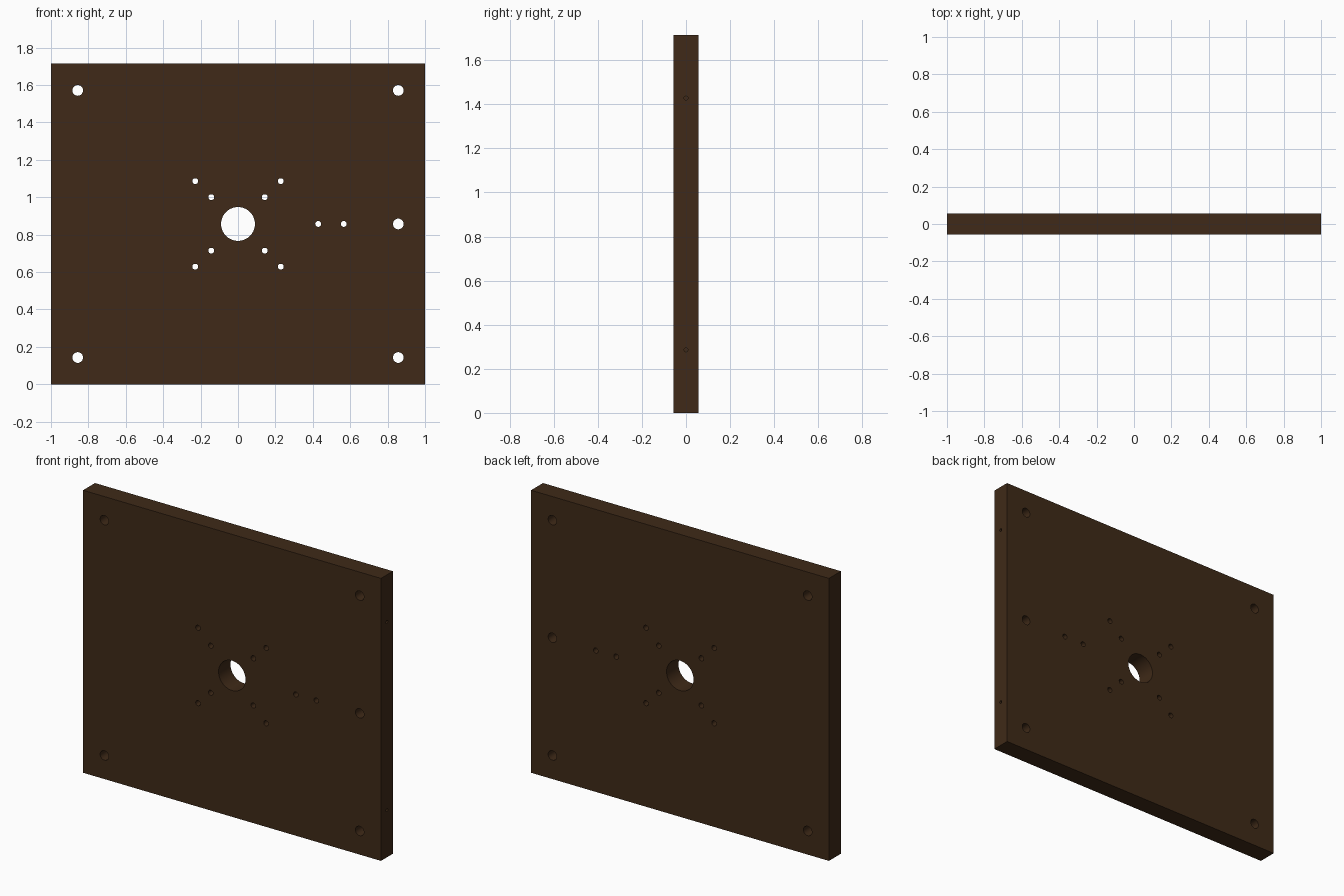
import bpy, bmesh, math
from mathutils import Matrix

if "Cube" in bpy.data.objects:
    bpy.data.objects.remove(bpy.data.objects["Cube"])

W, T, H = 2.0, 0.1143, 1.7143
CZ = H / 2

# Plate body
bm = bmesh.new()
bmesh.ops.create_cube(bm, size=1, matrix=Matrix.Translation((0, 0, CZ)) @ Matrix.Diagonal((W, T, H, 1)))
mesh = bpy.data.meshes.new("mounting_plate")
bm.to_mesh(mesh)
bm.free()
plate = bpy.data.objects.new("mounting_plate", mesh)
bpy.context.collection.objects.link(plate)

# Drill helpers: all drills go into one cutter mesh
drills = bmesh.new()

def drill(pos, radius, length, axis, sides=32):
    rot = Matrix.Rotation(math.pi / 2, 4, axis)
    bmesh.ops.create_cone(drills, cap_ends=True, segments=sides, radius1=radius, radius2=radius,
                          depth=length, matrix=Matrix.Translation(pos) @ rot)

def through(x, dz, radius, sides=32):
    drill((x, 0, CZ + dz), radius, T * 2, 'X', sides)

# Central bore
through(0, 0, 0.0905, 64)

# Corner holes and the two diagonal rings of screw holes
for sx in (-1, 1):
    for sz in (-1, 1):
        through(sx * 0.857, sz * 0.714, 0.0286)
        through(sx * 0.143, sz * 0.143, 0.0157)
        through(sx * 0.2286, sz * 0.2286, 0.0157)

# Row of holes on the right
through(0.4286, 0, 0.0157)
through(0.5657, 0, 0.0157)
through(0.857, 0, 0.0286)

# Blind holes in the right edge
for sz in (-1, 1):
    drill((1.0, 0, CZ + sz * 0.571), 0.009, 0.28, 'Y', 24)

cut_mesh = bpy.data.meshes.new("drill_cutter")
drills.to_mesh(cut_mesh)
drills.free()
cutter = bpy.data.objects.new("drill_cutter", cut_mesh)
bpy.context.collection.objects.link(cutter)
cutter.hide_render = True

# Cut, then discard the cutter
mod = plate.modifiers.new("holes", 'BOOLEAN')
mod.operation = 'DIFFERENCE'
mod.solver = 'EXACT'
mod.object = cutter
bpy.context.view_layer.objects.active = plate
plate.select_set(True)
bpy.ops.object.modifier_apply(modifier=mod.name)
bpy.data.objects.remove(cutter)
bpy.ops.object.shade_smooth_by_angle(angle=math.radians(30))

# Dark brown finish
mat = bpy.data.materials.new("dark_brown")
mat.diffuse_color = (0.05, 0.023, 0.009, 1)
mat.use_nodes = True
mat.node_tree.nodes["Principled BSDF"].inputs["Base Color"].default_value = mat.diffuse_color
plate.data.materials.clear()
plate.data.materials.append(mat)
